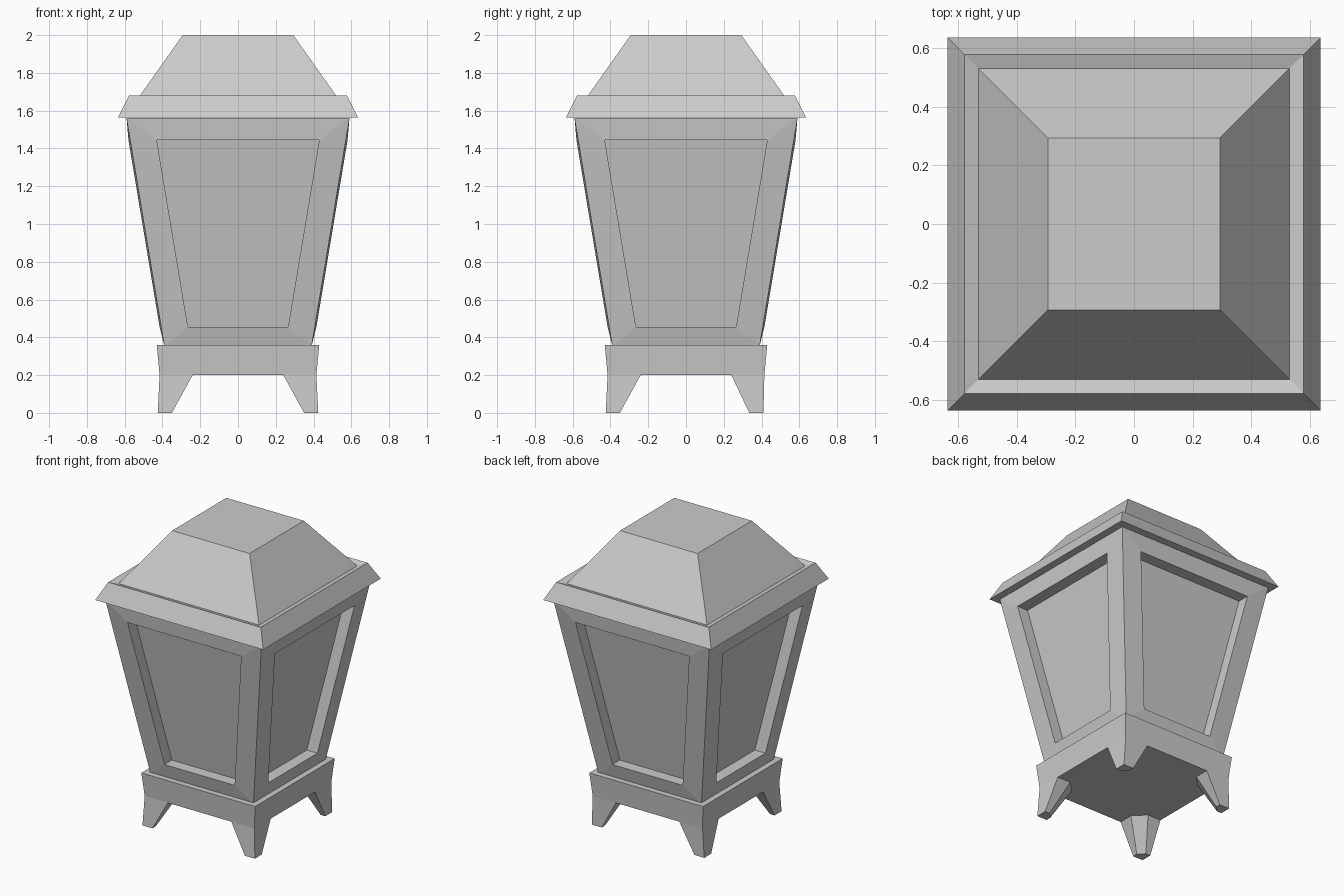
import bpy, bmesh

cube = bpy.data.objects.get("Cube")
if cube:
    bpy.data.objects.remove(cube, do_unlink=True)

grey = bpy.data.materials.new("stone_grey")
grey.use_nodes = True
colour = (0.6, 0.6, 0.6, 1)
grey.diffuse_color = colour
grey.node_tree.nodes["Principled BSDF"].inputs["Base Color"].default_value = colour


def loft(name, rings, cap_start=True, cap_end=True):
    """Bridge matching rings of points into a flat-faced part."""
    bm = bmesh.new()
    loops = [[bm.verts.new(p) for p in ring] for ring in rings]
    n = len(loops[0])
    for a, b in zip(loops, loops[1:]):
        for i in range(n):
            j = (i + 1) % n
            bm.faces.new((a[i], a[j], b[j], b[i]))
    if cap_start:
        bm.faces.new(loops[0][::-1])
    if cap_end:
        bm.faces.new(loops[-1])
    bmesh.ops.recalc_face_normals(bm, faces=bm.faces)
    mesh = bpy.data.meshes.new(name)
    bm.to_mesh(mesh)
    bm.free()
    mesh.materials.append(grey)
    obj = bpy.data.objects.new(name, mesh)
    bpy.context.collection.objects.link(obj)
    return obj


def square(half, z):
    return [(-half, -half, z), (half, -half, z), (half, half, z), (-half, half, z)]


# Base block and roof, each a stack of squares
loft("base", [square(0.415, 0.2), square(0.43, 0.36)])
loft("roof", [square(0.635, 1.565), square(0.577, 1.68),
              square(0.53, 1.665), square(0.293, 2.0)])

# Tapered body with a recessed panel in each side
BOTTOM, TOP = (0.39, 0.355), (0.59, 1.56)
bm = bmesh.new()


def panel_ring(low, high, y_low, y_high):
    (wl, zl), (wh, zh) = low, high
    return [(-wl, -y_low, zl), (wl, -y_low, zl), (wh, -y_high, zh), (-wh, -y_high, zh)]


DEPTH = 0.08
sill, head = (0.265, 0.455), (0.43, 1.445)
rings = [panel_ring(BOTTOM, TOP, BOTTOM[0], TOP[0]),
         panel_ring(sill, head, 0.415, 0.58),
         panel_ring(sill, head, 0.415 - DEPTH, 0.58 - DEPTH)]


def quarter_turn(p, k):
    x, y, z = p
    for _ in range(k):
        x, y = -y, x
    return (x, y, z)


for k, side in enumerate(("front", "left", "back", "right")):
    loft(side + "_panel", [[quarter_turn(p, k) for p in r] for r in rings], cap_start=False)

# Orient panels outward: an open shell is checked against its own outer direction
for k, side in enumerate(("front", "left", "back", "right")):
    mesh = bpy.data.objects[side + "_panel"].data
    out = quarter_turn((0, -1, 0), k)
    face = mesh.polygons[-1]
    if sum(a * b for a, b in zip(face.normal, out)) < 0:
        mesh.flip_normals()
bm.free()

# Plates closing the body above and below
loft("body_top", [square(TOP[0] - 0.002, TOP[1] - 0.002), square(TOP[0], TOP[1])])
loft("body_bottom", [square(BOTTOM[0], BOTTOM[1]), square(BOTTOM[0], BOTTOM[1] + 0.002)])


# Corner feet: tapered, with the inner corner cut off
def foot_ring(corner, width, cut, z, sx, sy, back_shift=0.0):
    c, w, m = corner, corner - width, corner - cut
    pts = [(c, c), (w, c), (w, m), (m, w), (c, w)]
    shift = back_shift if sy > 0 else 0.0
    return [(sx * x, sy * (y - shift), z) for x, y in pts]


for sx, x_name in ((1, "left"), (-1, "right")):
    for sy, y_name in ((-1, "front"), (1, "back")):
        loft(f"{y_name}_{x_name}_foot",
             [foot_ring(0.425, 0.075, 0.035, 0.0, sx, sy, 0.015),
              foot_ring(0.415, 0.175, 0.1, 0.2, sx, sy)])
